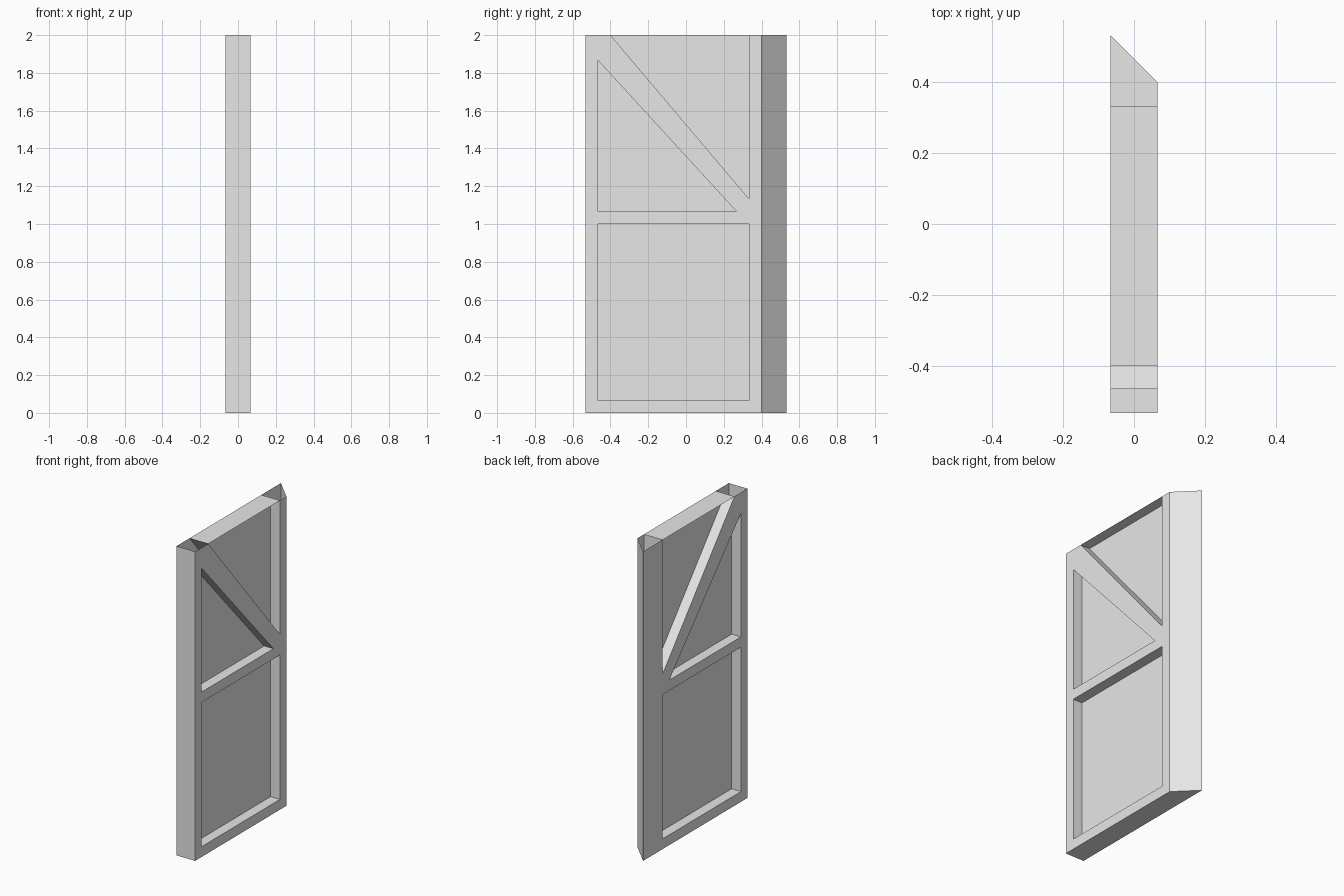
import bpy
import bmesh

cube = bpy.data.objects.get("Cube")
if cube:
    bpy.data.objects.remove(cube, do_unlink=True)

grey = bpy.data.materials.new("plain_grey")
grey.use_nodes = True
colour = (0.8, 0.8, 0.8, 1)
grey.diffuse_color = colour
grey.node_tree.nodes["Principled BSDF"].inputs["Base Color"].default_value = colour

HALF = 1 / 15        # half the frame thickness
RAIL = 1 / 15        # rail width
FRONT = -8 / 15      # front end of the frame
INNER = FRONT + RAIL
HINGE = 1 / 3        # inner edge of the mitred post
TOP = 2.0

# Openings as (y, z) outlines
lower = [(INNER, RAIL), (HINGE, RAIL), (HINGE, 1), (INNER, 1)]
middle = [(INNER, 1 + RAIL), (HINGE - RAIL, 1 + RAIL), (INNER, TOP - 2 * RAIL)]
upper = [(HINGE, TOP), (HINGE, 1 + 2 * RAIL), (INNER + RAIL, TOP)]


def outline(back):
    """Frame silhouette, notched by the open-topped upper bay."""
    return [(FRONT, 0), (back, 0), (back, TOP)] + upper + [(FRONT, TOP)]


def finish(bm, name):
    mesh = bpy.data.meshes.new(name)
    bm.to_mesh(mesh)
    bm.free()
    mesh.materials.append(grey)
    obj = bpy.data.objects.new(name, mesh)
    bpy.context.collection.objects.link(obj)
    return obj


def sheet(name, points):
    bm = bmesh.new()
    bm.faces.new([bm.verts.new(p) for p in points])
    finish(bm, name)


# Hollow frame: two pierced sides joined by walls, post tops left open
bm = bmesh.new()
sides = []
for x, back in ((-HALF, -FRONT), (HALF, 0.4)):
    loops, edges = [], []
    for pts in (outline(back), lower, middle):
        loop = [bm.verts.new((x, y, z)) for y, z in pts]
        edges += [bm.edges.new((a, b)) for a, b in zip(loop, loop[1:] + loop[:1])]
        loops.append(loop)
    bmesh.ops.triangle_fill(bm, edges=edges, use_beauty=True, normal=(1, 0, 0))
    sides.append(loops)
for left, right in zip(*sides):
    for i in range(len(left)):
        j = (i + 1) % len(left)
        if left[i].co.z < TOP or left[j].co.z < TOP:
            bm.faces.new((left[i], left[j], right[j], right[i]))
bmesh.ops.recalc_face_normals(bm, faces=bm.faces[:])
finish(bm, "frame")

# Thin infill panels on the centre plane
for name, pts in (("lower_panel", lower), ("middle_panel", middle), ("upper_panel", upper)):
    sheet(name, [(0, y, z) for y, z in pts])

# Cap over the upper bay
a, b = INNER + RAIL, HINGE
sheet("top_cap", [(-HALF, a, TOP), (HALF, a, TOP), (HALF, b, TOP), (-HALF, b, TOP)])
